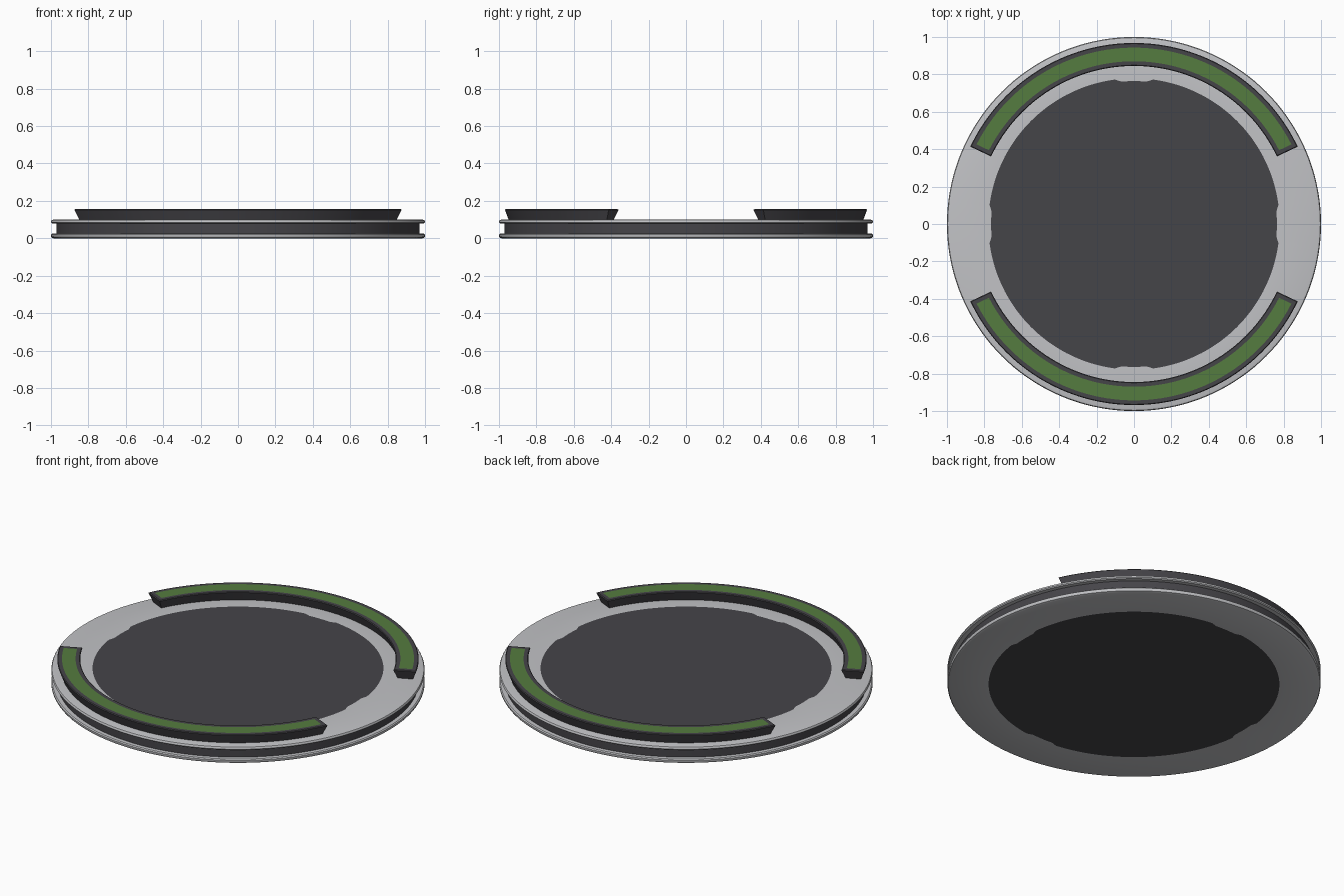
import bpy, bmesh, math

if "Cube" in bpy.data.objects:
    bpy.data.objects.remove(bpy.data.objects["Cube"])

def material(name, rgb):
    m = bpy.data.materials.new(name)
    m.diffuse_color = (*rgb, 1)
    m.use_nodes = True
    m.node_tree.nodes["Principled BSDF"].inputs["Base Color"].default_value = m.diffuse_color
    return m

LIGHT = material("light grey", (0.54, 0.545, 0.565))
DARK = material("charcoal", (0.06, 0.058, 0.066))
GREEN = material("green", (0.09, 0.20, 0.05))

def finish(name, bm, mats, angle=35):
    bmesh.ops.recalc_face_normals(bm, faces=bm.faces)
    me = bpy.data.meshes.new(name)
    bm.to_mesh(me)
    bm.free()
    for m in mats:
        me.materials.append(m)
    ob = bpy.data.objects.new(name, me)
    bpy.context.collection.objects.link(ob)
    bpy.ops.object.select_all(action='DESELECT')
    ob.select_set(True)
    bpy.context.view_layer.objects.active = ob
    bpy.ops.object.shade_smooth_by_angle(angle=math.radians(angle))
    return ob

# Round base: lathed profile with a dark groove and dark centre patches
N = 144
PROFILE = [(0.77, 0), (0.985, 0), (0.996, 0.004), (1, 0.011), (1, 0.02), (0.994, 0.025),
           (0.97, 0.025), (0.97, 0.08),
           (0.994, 0.08), (1, 0.085), (1, 0.09), (0.996, 0.097), (0.985, 0.1), (0.77, 0.1)]
GROOVE = 6

def patch_radius(a):
    # worn edge: slightly smaller near the x and y axes
    off = abs((math.degrees(a) + 45) % 90 - 45)
    return 0.764 if off < 7 else 0.779

bm = bmesh.new()
rings = []
for k, (r, z) in enumerate(PROFILE):
    ring = []
    for i in range(N):
        a = 2 * math.pi * i / N
        rr = patch_radius(a) if k in (0, len(PROFILE) - 1) else r
        ring.append(bm.verts.new((rr * math.cos(a), rr * math.sin(a), z)))
    rings.append(ring)
for k in range(len(rings) - 1):
    for i in range(N):
        j = (i + 1) % N
        f = bm.faces.new((rings[k][i], rings[k][j], rings[k + 1][j], rings[k + 1][i]))
        f.material_index = 1 if k == GROOVE else 0
for ring in (rings[0], rings[-1]):
    bm.faces.new(ring).material_index = 1
finish("round_base", bm, [LIGHT, DARK])

# Curved pads: flared dark arcs with a green strip on top
R_IN, R_OUT, START, END, SEG = 0.845, 0.968, 25.3, 154.7, 72

def arc_loop(bm, inset, z, turn):
    """Outline of the arc, pulled in by inset: outer edge, then inner edge back."""
    pts = []
    for r, order in ((R_OUT - inset, range(SEG + 1)), (R_IN + inset, range(SEG, -1, -1))):
        a0, a1 = math.radians(START) + inset / r, math.radians(END) - inset / r
        for i in order:
            a = a0 + (a1 - a0) * i / SEG + turn
            pts.append(bm.verts.new((r * math.cos(a), r * math.sin(a), z)))
    return pts

def fill(bm, loop, mat):
    n = len(loop)
    for i in range(SEG):
        f = bm.faces.new((loop[i], loop[i + 1], loop[n - 2 - i], loop[n - 1 - i]))
        f.material_index = mat

for name, turn in (("back_pad", 0), ("front_pad", math.pi)):
    bm = bmesh.new()
    loops = [arc_loop(bm, d, z, turn) for d, z in
             ((0.02, 0.099), (0.0, 0.152), (0.004, 0.156), (0.025, 0.156))]
    for lo, hi in zip(loops, loops[1:]):
        for i in range(len(lo)):
            j = (i + 1) % len(lo)
            bm.faces.new((lo[i], lo[j], hi[j], hi[i]))
    fill(bm, loops[0], 0)
    fill(bm, loops[-1], 1)
    finish(name, bm, [DARK, GREEN], 25)
